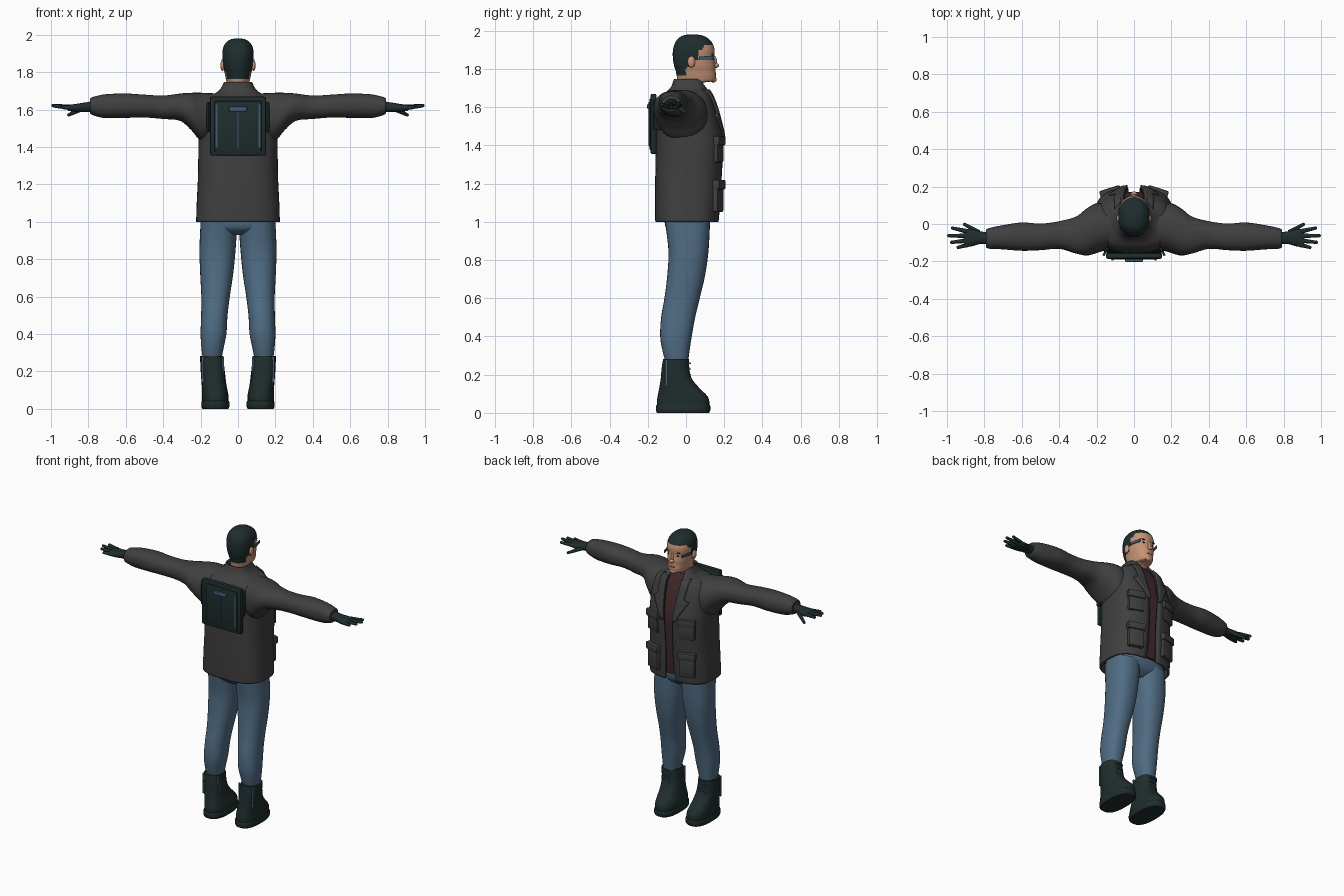
import bpy, bmesh, math
from mathutils import Vector, Matrix

cube = bpy.data.objects.get("Cube")
if cube:
    bpy.data.objects.remove(cube)


def material(name, r, g, b):
    m = bpy.data.materials.new(name)
    m.use_nodes = True
    m.diffuse_color = (r, g, b, 1)
    bsdf = next(n for n in m.node_tree.nodes if n.type == 'BSDF_PRINCIPLED')
    bsdf.inputs["Base Color"].default_value = (r, g, b, 1)
    bsdf.inputs["Roughness"].default_value = 0.8
    return m


JACKET = material("charcoal_cloth", .052, .05, .05)
DARK = material("green_black", .014, .026, .026)
DENIM = material("blue_denim", .08, .15, .23)
SKIN = material("skin", .56, .29, .18)
SHIRT = material("maroon_cloth", .055, .023, .025)
TRIM = material("slate_blue", .06, .1, .17)
LIP = material("lip", .36, .15, .1)


def finish(name, bm, mats, mirror=False, angle=40):
    """Turn a bmesh into a smooth-shaded object, optionally mirrored in x."""
    mesh = bpy.data.meshes.new(name)
    bmesh.ops.recalc_face_normals(bm, faces=bm.faces)
    bm.to_mesh(mesh)
    bm.free()
    ob = bpy.data.objects.new(name, mesh)
    bpy.context.collection.objects.link(ob)
    for m in mats:
        mesh.materials.append(m)
    bpy.ops.object.select_all(action='DESELECT')
    ob.select_set(True)
    bpy.context.view_layer.objects.active = ob
    bpy.ops.object.shade_smooth_by_angle(angle=math.radians(angle))
    if mirror:
        ob.modifiers.new("mirror", 'MIRROR').use_mirror_merge = False
    return ob


def resample(rings, steps=6):
    """Smoothly interpolate between section rings."""
    out = []
    for i in range(len(rings) - 1):
        p, q, r, s = (rings[min(max(i + k, 0), len(rings) - 1)] for k in (-1, 0, 1, 2))
        for j in range(steps):
            t = j / steps
            out.append([b + t * (c - a) / 2 + t * t * (a - 2.5 * b + 2 * c - d / 2)
                        + t ** 3 * (1.5 * (b - c) + (d - a) / 2)
                        for a, b, c, d in zip(p, q, r, s)])
    return out + [list(rings[-1])]


def loft(name, rings, mats, axis='z', n=32, e=2.4, steps=6, mirror=False, opened=False):
    """Skin rounded sections (pos, a0, a1, b0, b1[, half gap at the +b side])."""
    bm = bmesh.new()
    rows = []
    for ring in resample(rings, steps):
        pos, a0, a1, b0, b1 = ring[:5]
        ra, rb = (a1 - a0) / 2, (b1 - b0) / 2
        cut = math.asin(min(1, (ring[5] / ra) ** (e / 2))) if opened else 0
        row = []
        for k in range(n):
            f = k / (n - 1 if opened else n)
            t = math.pi / 2 + cut + f * (2 * math.pi - 2 * cut)
            c, s = math.cos(t), math.sin(t)
            a = (a0 + a1) / 2 + ra * math.copysign(abs(c) ** (2 / e), c)
            b = (b0 + b1) / 2 + rb * math.copysign(abs(s) ** (2 / e), s)
            row.append(bm.verts.new((a, b, pos) if axis == 'z' else (pos, a, b)))
        rows.append(row)
    for lo, hi in zip(rows, rows[1:]):
        for k in range(n - 1 if opened else n):
            m = (k + 1) % n
            bm.faces.new((lo[k], lo[m], hi[m], hi[k]))
    if not opened:
        bm.faces.new(rows[0])
        bm.faces.new(rows[-1])
    return finish(name, bm, mats, mirror)


def sym(z, rx, y0, y1, *gap):
    return (z, -rx, rx, y0, y1, *gap)


def box(name, centre, size, mat, mirror=False, turn=0, bevel=0.0):
    bm = bmesh.new()
    mx = Matrix.Translation(centre) @ Matrix.Rotation(math.radians(turn), 4, 'Z') @ Matrix.Diagonal((*size, 1))
    bmesh.ops.create_cube(bm, size=1, matrix=mx)
    if bevel:
        bmesh.ops.bevel(bm, geom=bm.edges[:], offset=bevel, segments=2, affect='EDGES', profile=.5)
    return finish(name, bm, [mat], mirror, 30)


def blob(name, centre, radii, mat, mirror=False):
    bm = bmesh.new()
    mx = Matrix.Translation(centre) @ Matrix.Diagonal((*radii, 1))
    bmesh.ops.create_uvsphere(bm, u_segments=16, v_segments=10, radius=1, matrix=mx)
    return finish(name, bm, [mat], mirror, 80)


# Jacket body, open down the front
body = [sym(1.0, .218, -.155, .165, .04), sym(1.1, .215, -.156, .174, .033),
        sym(1.25, .208, -.155, .182, .03), sym(1.42, .206, -.152, .19, .035),
        sym(1.53, .204, -.15, .17, .045), sym(1.61, .195, -.142, .147, .052),
        sym(1.655, .17, -.122, .13, .055), sym(1.685, .115, -.088, .115, .052),
        sym(1.71, .087, -.07, .1, .05), sym(1.745, .07, -.058, .075, .045)]
jacket = loft("jacket_body", body, [JACKET], n=56, e=2.8, opened=True)
thick = jacket.modifiers.new("cloth", 'SOLIDIFY')
thick.thickness, thick.offset = .012, 0

# Shirt follows the jacket just beneath it
loft("shirt", [sym(max(z, 1.03), x1 - .02, y0 + .02, y1 - .018)
               for z, x0, x1, y0, y1, g in body[:-1]], [SHIRT], e=2.8, n=48)

# Sleeves with full shoulders
loft("sleeves", [(.09, -.12, .1, 1.44, 1.685), (.19, -.152, .112, 1.43, 1.69),
                 (.25, -.168, .085, 1.49, 1.69), (.31, -.158, .04, 1.54, 1.686),
                 (.4, -.133, .015, 1.55, 1.675), (.5, -.14, .002, 1.558, 1.68),
                 (.6, -.143, .008, 1.556, 1.686), (.71, -.135, -.008, 1.555, 1.682),
                 (.775, -.132, -.022, 1.57, 1.668), (.79, -.125, -.03, 1.58, 1.66)],
     [JACKET], axis='x', e=2.2, mirror=True)

# Lapels lie on the chest surface
dense = resample(body)


def chest(x, z):
    r = min(dense, key=lambda q: abs(q[0] - z))
    half = (r[4] - r[3]) / 2
    return r[3] + half + half * max(0, 1 - (x / r[2]) ** 2.8) ** (1 / 2.8), r[5]


bm = bmesh.new()
rows = []
for r in dense:
    z = r[0]
    if 1.4 <= z <= 1.69:
        width = .085 * (z - 1.39) / .17 if z < 1.57 else .05
        xs = [r[5] + width * k / 4 for k in range(5)]
        rows.append([bm.verts.new((x, chest(x, z)[0] + .012, z)) for x in xs])
for lo, hi in zip(rows, rows[1:]):
    for k in range(4):
        bm.faces.new((lo[k], lo[k + 1], hi[k + 1], hi[k]))
lapels = finish("lapels", bm, [JACKET], True)
lapels.modifiers.new("cloth", 'SOLIDIFY').thickness = .012
lapels.modifiers["cloth"].offset = 0

# Pockets with flaps
for level, z, height in (("chest", 1.375, .13), ("hip", 1.13, .16)):
    box(level + "_pockets", (.125, .165, z), (.105, .04, height), JACKET, True, -18, .012)
    box(level + "_pocket_flaps", (.126, .17, z + height / 2 - .015), (.115, .046, .05), JACKET, True, -18, .008)

# Jeans
loft("jeans_hips", [sym(.93, .06, -.06, .07), sym(.96, .16, -.1, .11),
                    sym(1.0, .2, -.112, .127), sym(1.05, .195, -.11, .13)], [DENIM], e=2.6)
loft("jeans_legs", [(.26, .09, .187, -.105, .01), (.32, .078, .195, -.122, .018),
                    (.4, .062, .2, -.135, .03), (.5, .056, .197, -.13, .048),
                    (.6, .044, .196, -.113, .072), (.72, .026, .202, -.098, .1),
                    (.85, .013, .206, -.092, .118), (1.0, .003, .2, -.11, .126)],
     [DENIM], e=2.3, mirror=True)

# Boots
loft("boots", [(.02, .052, .19, -.15, .12), (.06, .05, .192, -.152, .122),
               (.09, .054, .192, -.148, .11), (.13, .062, .194, -.14, .07),
               (.18, .068, .198, -.132, .03), (.23, .074, .201, -.128, .018),
               (.283, .08, .203, -.12, .016)], [DARK], e=2.5, mirror=True)
loft("boot_soles", [(0, .052, .19, -.152, .12), (.012, .046, .195, -.157, .127),
                    (.035, .046, .195, -.157, .127), (.042, .05, .192, -.153, .123)],
     [DARK], e=2.6, mirror=True, steps=2)
box("outer_boot_zips", (.187, -.105, .21), (.014, .01, .14), TRIM, True)
box("inner_boot_zips", (.081, -.1, .21), (.01, .01, .14), TRIM, True)
for i in range(3):
    box("boot_lace_%d" % (i + 1), (.136, .02, .2 + i * .03), (.05, .012, .006), TRIM, True)

# Gloves: palm, fingers and thumb
loft("glove_palms", [(.76, -.11, -.045, 1.588, 1.648), (.82, -.107, -.04, 1.588, 1.638),
                     (.87, -.12, -.028, 1.588, 1.63), (.91, -.122, -.028, 1.595, 1.625)],
     [DARK], axis='x', mirror=True, n=20)
bm = bmesh.new()
digits = [((.89, -.04, 1.612), (.97, -.022, 1.618)), ((.89, -.064, 1.613), (.99, -.062, 1.622)),
          ((.89, -.088, 1.612), (.975, -.098, 1.618)), ((.885, -.11, 1.609), (.94, -.125, 1.612)),
          ((.83, -.045, 1.606), (.905, -.002, 1.572))]
for start, end in digits:
    a, b = Vector(start), Vector(end)
    turn = (b - a).to_track_quat('Z', 'Y').to_matrix().to_4x4()
    bmesh.ops.create_cone(bm, segments=10, cap_ends=True, radius1=.0135, radius2=.009, depth=(b - a).length,
                          matrix=Matrix.Translation((a + b) / 2) @ turn)
    bmesh.ops.create_uvsphere(bm, u_segments=10, v_segments=6, radius=.0092, matrix=Matrix.Translation(b))
finish("glove_fingers", bm, [DARK], True)

# Head and neck; hair is chosen by a hairline that rises towards the face
head = loft("head", [sym(1.64, .062, -.045, .07), sym(1.7, .058, -.045, .075),
                     sym(1.727, .056, -.046, .09), sym(1.737, .058, -.046, .148),
                     sym(1.76, .064, -.048, .157), sym(1.79, .07, -.054, .154),
                     sym(1.82, .077, -.063, .154), sym(1.86, .082, -.069, .148),
                     sym(1.9, .084, -.068, .15), sym(1.935, .078, -.058, .138),
                     sym(1.96, .062, -.04, .115), sym(1.975, .04, -.015, .085),
                     sym(1.981, .012, .02, .048)], [SKIN, DARK], n=64, e=2.2)
for f in head.data.polygons:
    y, z = f.center.y, f.center.z
    line = 1.765 if y < 0 else 1.81 if y < .04 else 1.845 if y < .066 else 1.9 if y < .09 else 1.925
    f.material_index = int(z > line)

# Face details
blob("ears", (.083, .028, 1.837), (.011, .02, .03), SKIN, True)
blob("nose_tip", (0, .156, 1.818), (.017, .018, .013), SKIN)
blob("nose_bridge", (0, .149, 1.838), (.01, .013, .03), SKIN)
blob("chin", (0, .143, 1.745), (.028, .018, .016), SKIN)
blob("eyes", (.032, .138, 1.853), (.012, .006, .005), DARK, True)
blob("eyebrows", (.034, .139, 1.874), (.02, .006, .0045), DARK, True)
blob("mouth", (0, .151, 1.777), (.023, .007, .006), LIP)
box("glasses_arms", (.076, .105, 1.858), (.006, .075, .018), TRIM, True, 14)

# Flat backpack with raised trim
box("backpack", (0, -.17, 1.512), (.3, .032, .316), DARK, bevel=.01)
box("backpack_panel", (0, -.184, 1.51), (.25, .012, .27), DARK, bevel=.004)
box("backpack_side_strips", (.115, -.19, 1.512), (.01, .012, .23), TRIM, True)
box("backpack_seam", (0, -.19, 1.49), (.006, .008, .19), TRIM)
box("backpack_handle", (0, -.194, 1.603), (.095, .018, .028), TRIM, bevel=.006)
box("backpack_straps", (.152, -.148, 1.56), (.012, .05, .16), DARK, True, 30, .003)
